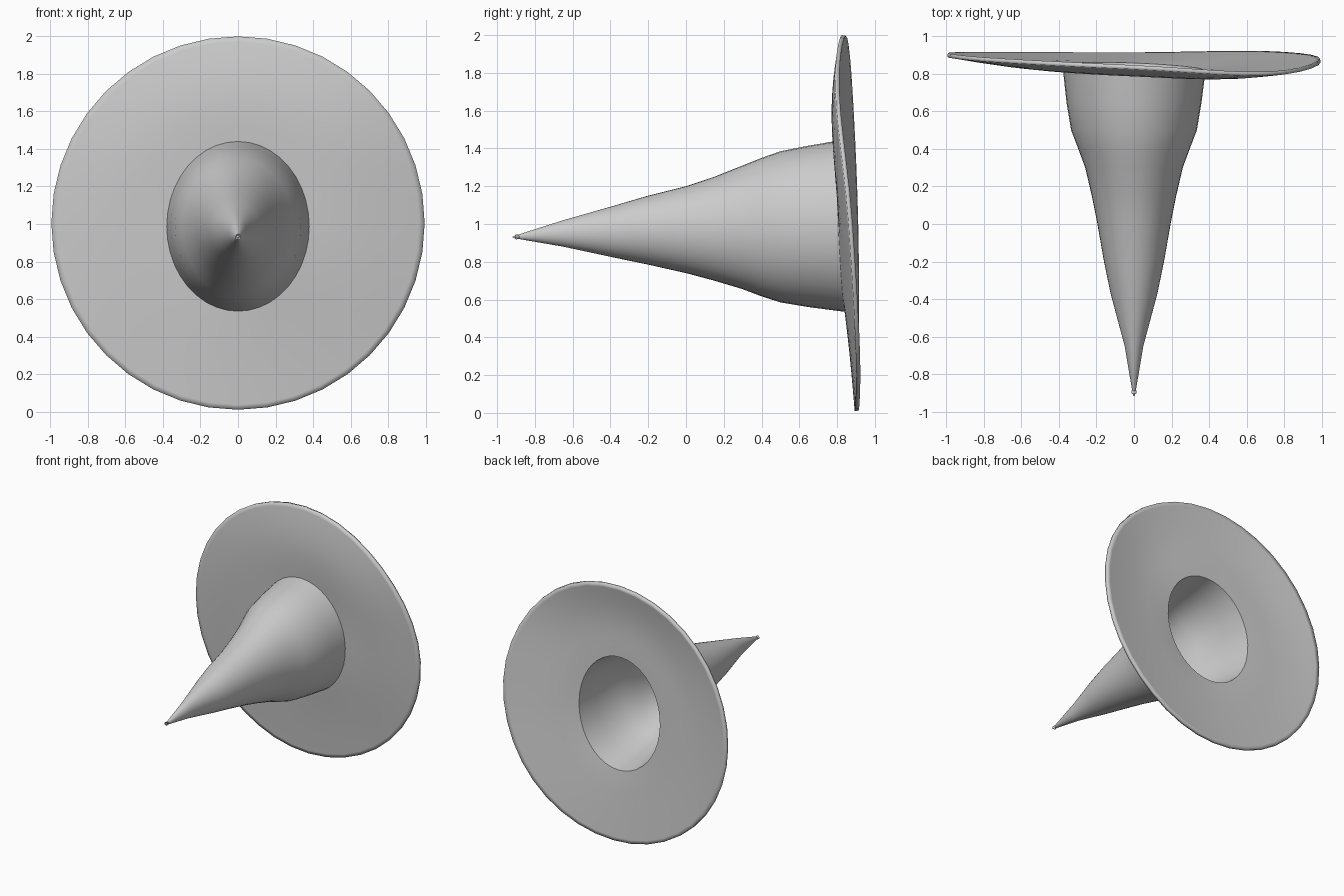
import bpy, bmesh
from math import sin, cos, pi

if "Cube" in bpy.data.objects:
    bpy.data.objects.remove(bpy.data.objects["Cube"])

N = 40

def wave(values, a):
    """Smooth periodic interpolation of evenly spaced values around the circle."""
    n = len(values)
    u = (a / (2 * pi)) * n
    i, f = int(u), u - int(u)
    p, q, r, s = (values[(i + k) % n] for k in (-1, 0, 1, 2))
    return q + 0.5 * f * (r - p + f * (2*p - 5*q + 4*r - s + f * (3*(q - r) + s - p)))

# Crown sections: y, half width in x, bottom z, top z
crown = [(-0.91, 0.006, 0.925, 0.937), (-0.65, 0.05, 0.88, 1.02),
         (-0.37, 0.125, 0.82, 1.10), (-0.2, 0.16, 0.785, 1.15),
         (0.0, 0.195, 0.74, 1.20), (0.15, 0.225, 0.70, 1.25),
         (0.3, 0.26, 0.655, 1.31), (0.4, 0.297, 0.617, 1.35),
         (0.5, 0.335, 0.585, 1.385), (0.65, 0.36, 0.56, 1.415),
         (0.82, 0.38, 0.535, 1.44)]
# Brim edge depth every 45 degrees, starting at +x
rim = [0.86, 0.79, 0.825, 0.86, 0.89, 0.895, 0.893, 0.90]

bm = bmesh.new()
angles = [2 * pi * j / N for j in range(N)]
rings = []

def base_y(a):
    return 0.82 - 0.022 * sin(a) - 0.014 * cos(a)

# Crown rings, the last one tilted to meet the brim
for y, w, lo, hi in crown:
    rings.append([bm.verts.new((w * cos(a), base_y(a) if y == 0.82 else y,
                  (lo + hi) / 2 + (hi - lo) / 2 * sin(a))) for a in angles])

# Wavy brim rings
_, w, lo, hi = crown[-1]
for t in (0.15, 0.3, 0.45, 0.6, 0.75, 0.87, 0.95, 1.0):
    ring = []
    for a in angles:
        x = (1 - t) * w * cos(a) + t * 0.995 * cos(a)
        z = (1 - t) * ((lo + hi) / 2 + (hi - lo) / 2 * sin(a)) + t * (1.0 + 0.995 * sin(a))
        y = (1 - t) * base_y(a) + t * wave(rim, a)
        y -= (0.011 + 0.013 * sin(a)) * sin(pi * t)
        ring.append(bm.verts.new((x, y, z + 0.005 * t)))
    rings.append(ring)

# Tip and skin
tip = bm.verts.new((0, -0.92, 0.931))
for j in range(N):
    k = (j + 1) % N
    bm.faces.new((tip, rings[0][j], rings[0][k]))
    for r0, r1 in zip(rings, rings[1:]):
        bm.faces.new((r0[j], r1[j], r1[k], r0[k]))

mesh = bpy.data.meshes.new("pointed_hat")
bm.to_mesh(mesh)
bm.free()
hat = bpy.data.objects.new("pointed_hat", mesh)
bpy.context.collection.objects.link(hat)

# Thin felt thickness
s = hat.modifiers.new("thickness", 'SOLIDIFY')
s.thickness = 0.022
s.offset = -1

bpy.context.view_layer.objects.active = hat
hat.select_set(True)
bpy.ops.object.shade_smooth_by_angle(angle=0.9)
